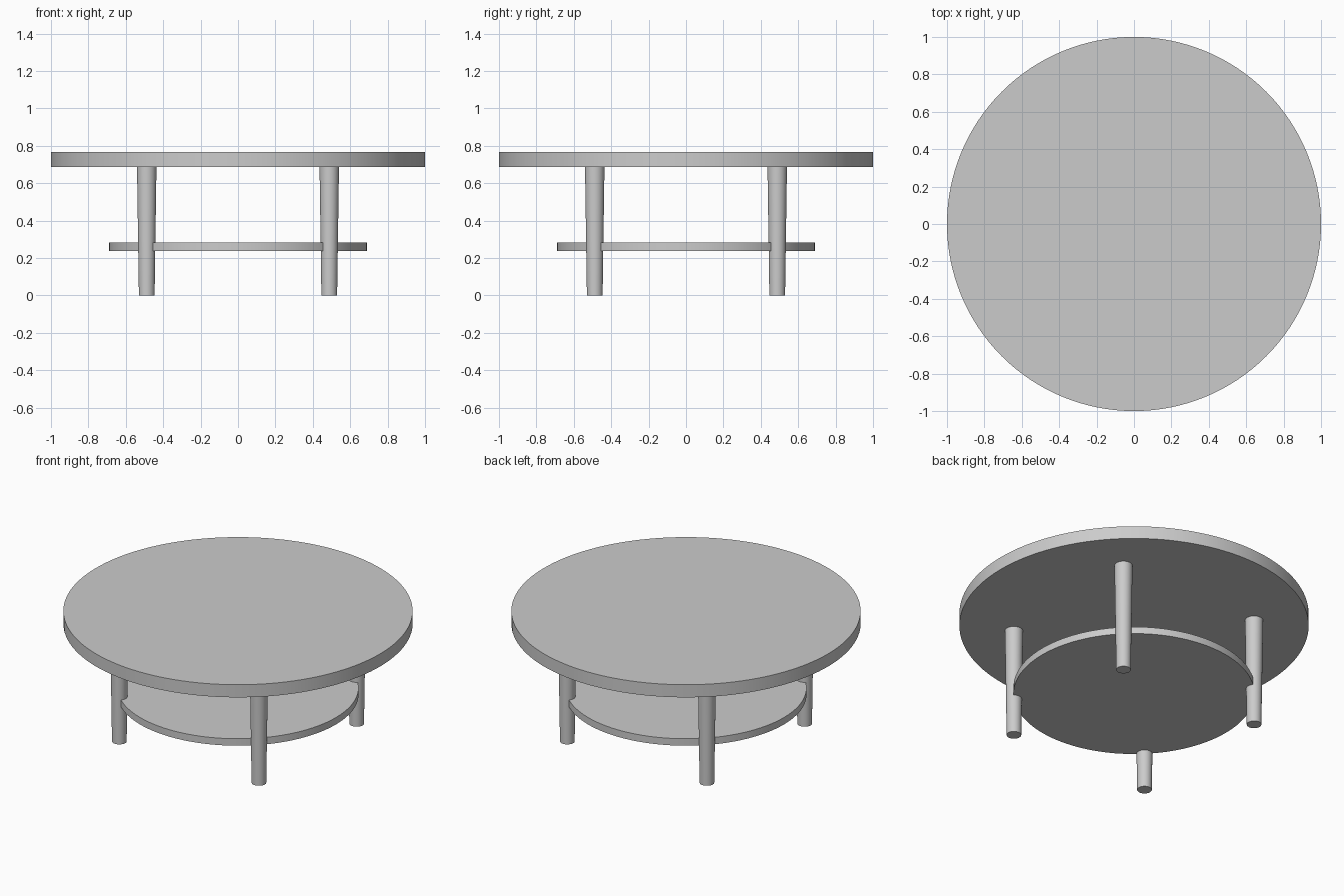
import bpy

if "Cube" in bpy.data.objects:
    bpy.data.objects.remove(bpy.data.objects["Cube"])


def tapered_disc(name, x, y, z0, z1, r_bottom, r_top, sides):
    """Upright cylinder or cone section spanning z0 to z1."""
    bpy.ops.mesh.primitive_cone_add(
        vertices=sides, radius1=r_bottom, radius2=r_top,
        depth=z1 - z0, location=(x, y, (z0 + z1) / 2))
    obj = bpy.context.object
    obj.name = name
    bpy.ops.object.shade_smooth_by_angle()
    return obj


# Round tabletop
tapered_disc("tabletop", 0, 0, 0.688, 0.768, 1.0, 1.0, 128)

# Lower shelf, its rim running through the leg centres
tapered_disc("lower_shelf", 0, 0, 0.238, 0.282, 0.69, 0.69, 128)

# Four legs, tapering towards the floor
LEG = 0.488
for side, sx in (("left", -1), ("right", 1)):
    for end, sy in (("front", -1), ("back", 1)):
        tapered_disc(f"{end}_{side}_leg", sx * LEG, sy * LEG,
                     0, 0.688, 0.042, 0.052, 48)
